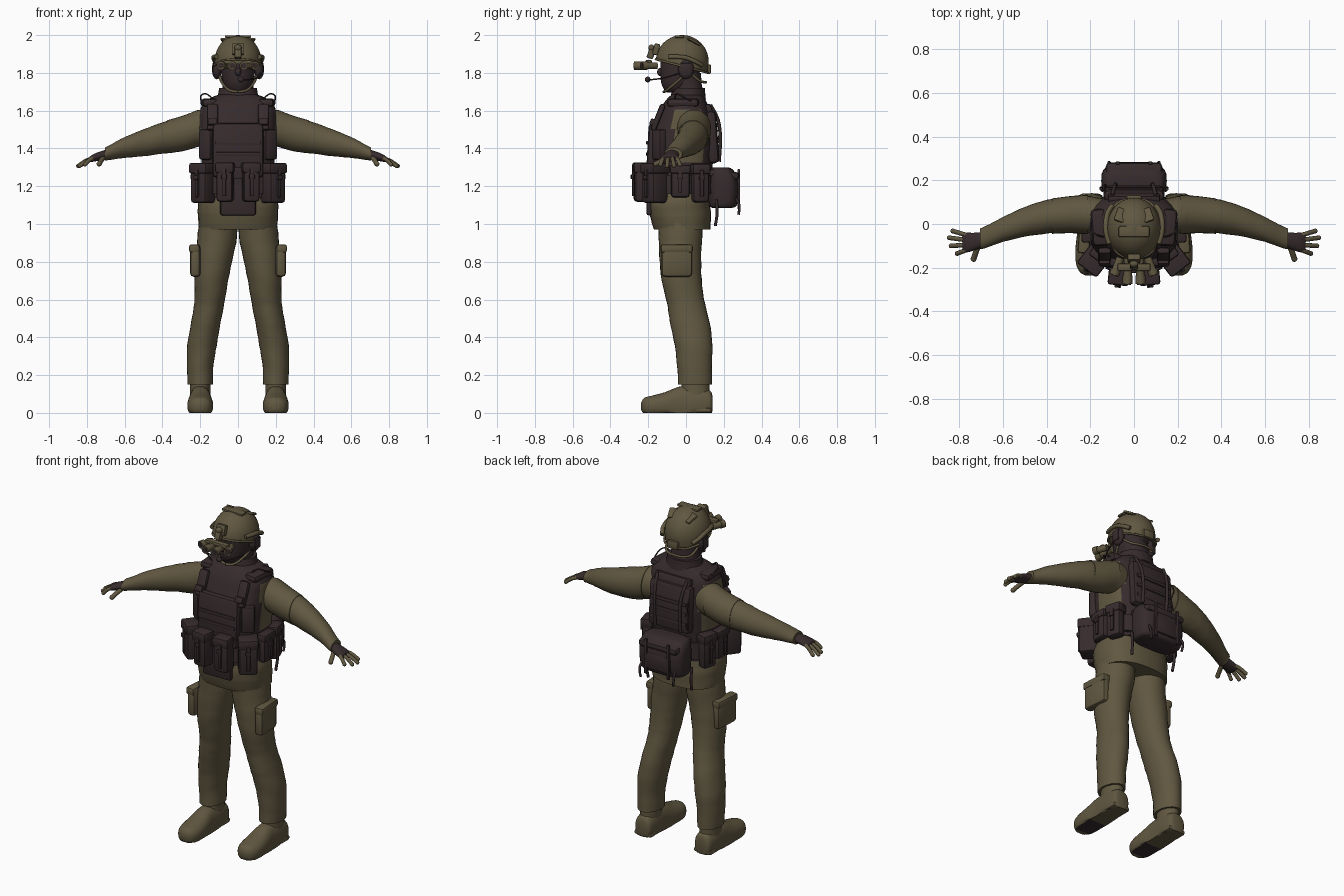
import bpy, bmesh, math
from mathutils import Vector, Matrix

if "Cube" in bpy.data.objects:
    bpy.data.objects.remove(bpy.data.objects["Cube"])


def material(name, rgb):
    m = bpy.data.materials.new(name)
    m.use_nodes = True
    m.diffuse_color = (*rgb, 1)
    m.node_tree.nodes["Principled BSDF"].inputs["Base Color"].default_value = (*rgb, 1)
    return m


OLIVE = material("olive cloth", (.118, .096, .052))
DARK = material("dark brown webbing", (.037, .024, .026))
parts = []


def finish(name, bm, mat, mirror=False, paint=None, other=None):
    """Turn a bmesh into an object; paint(face) picks faces for the other colour."""
    bmesh.ops.recalc_face_normals(bm, faces=bm.faces)
    if paint:
        for f in bm.faces:
            f.material_index = int(paint(f.calc_center_median(), f.normal))
    me = bpy.data.meshes.new(name)
    bm.to_mesh(me)
    bm.free()
    me.materials.append(mat)
    if other:
        me.materials.append(other)
    return place(name, me, mirror)


def place(name, data, mirror):
    ob = bpy.data.objects.new(name, data)
    bpy.context.collection.objects.link(ob)
    if mirror:
        ob.modifiers.new("mirror", 'MIRROR')
        ob.modifiers["mirror"].use_mirror_merge = False
    parts.append(ob)
    return ob


def smooth_path(rows, k=4):
    """Catmull-Rom resampling of section rows."""
    out = []
    for i in range(len(rows) - 1):
        quad = [rows[max(i - 1, 0)], rows[i], rows[i + 1], rows[min(i + 2, len(rows) - 1)]]
        for t in (j / k for j in range(k)):
            out.append([.5 * (2 * q + (r - p) * t + (2 * p - 5 * q + 4 * r - s) * t * t
                              + (3 * q - p - 3 * r + s) * t ** 3) for p, q, r, s in zip(*quad)])
    return out + [list(rows[-1])]


def loft(name, rows, mat, axis='z', e=2, n=28, fold=0, floor=None, **kw):
    """Sections (x, y, z, a, b) swept along one axis, with superellipse outlines."""
    bm = bmesh.new()
    rings = []
    for i, (x, y, z, a, b) in enumerate(smooth_path(rows)):
        ring = []
        for j in range(n):
            t = math.tau * j / n
            c, s = (math.copysign(abs(f) ** (2 / e), f) for f in (math.cos(t), math.sin(t)))
            w = 1 + fold * math.sin(i * 1.9 + 2 * math.sin(t + i * .4))
            u, v = a * w * c, b * w * s
            p = Vector({'x': (x, y + u, z + v), 'y': (x + u, y, z + v), 'z': (x + u, y + v, z)}[axis])
            if floor is not None:
                p.z = max(p.z, floor)
            ring.append(bm.verts.new(p))
        rings.append(ring)
    for r, q in zip(rings, rings[1:]):
        for j in range(n):
            bm.faces.new((r[j], r[(j + 1) % n], q[(j + 1) % n], q[j]))
    bm.faces.new(rings[0])
    bm.faces.new(rings[-1])
    return finish(name, bm, mat, **kw)


def box(name, c, size, mat=DARK, turn=0, tilt=0, bevel=.012, mirror=False, shift=(0, 0, 0)):
    """Rounded box at c, turned about z and tilted about x; shift is in its own frame."""
    bm = bmesh.new()
    bmesh.ops.create_cube(bm, size=1)
    bmesh.ops.scale(bm, vec=size, verts=bm.verts)
    bmesh.ops.bevel(bm, geom=bm.edges[:], offset=min(bevel, min(size) * .45), segments=2,
                    profile=.5, affect='EDGES')
    bmesh.ops.translate(bm, vec=shift, verts=bm.verts)
    rot = Matrix.Rotation(math.radians(turn), 4, 'Z') @ Matrix.Rotation(math.radians(tilt), 4, 'X')
    bm.transform(Matrix.Translation(c) @ rot)
    return finish(name, bm, mat, mirror)


def pouch(name, c, size, turn=0, mirror=True):
    """Pouch body with lid, pull strap and buckle on its own front."""
    w, d, h = size
    box(name, c, size, turn=turn, bevel=.018, mirror=mirror)
    box(name + "_lid", c, (w + .01, d + .012, h * .28), turn=turn, mirror=mirror, shift=(0, 0, h * .38))
    box(name + "_strap", c, (.02, .012, h * .7), turn=turn, bevel=.004, mirror=mirror, shift=(0, -d / 2 - .005, 0))
    box(name + "_buckle", c, (.03, .014, .025), turn=turn, bevel=.004, mirror=mirror,
        shift=(0, -d / 2 - .01, h * .15))


def tube(name, pts, r, mat, mirror=False):
    cu = bpy.data.curves.new(name, 'CURVE')
    cu.dimensions = '3D'
    cu.bevel_depth, cu.bevel_resolution, cu.use_fill_caps = r, 3, True
    sp = cu.splines.new('POLY')
    path = smooth_path(pts) if len(pts) > 2 else pts
    sp.points.add(len(path) - 1)
    for p, q in zip(sp.points, path):
        p.co = (*q, 1)
    cu.materials.append(mat)
    return place(name, cu, mirror)


def ball(name, c, size, mat, mirror=False):
    bm = bmesh.new()
    bmesh.ops.create_uvsphere(bm, u_segments=24, v_segments=14, radius=1)
    bm.transform(Matrix.Translation(c) @ Matrix.Diagonal((*size, 1)))
    return finish(name, bm, mat, mirror)


# Trousers with cargo pockets
loft("trouser_leg", [(.105, -.03, 1.02, .10, .12), (.11, -.03, .93, .105, .115), (.13, -.03, .8, .098, .11),
     (.143, -.02, .68, .087, .105), (.152, .0, .58, .08, .10), (.17, .02, .48, .078, .105),
     (.19, .04, .36, .078, .1), (.2, .045, .25, .07, .092), (.2, .048, .15, .067, .09)],
     OLIVE, fold=.012, mirror=True)
box("cargo_pocket", (.222, -.05, .805), (.055, .165, .17), OLIVE, turn=4, bevel=.02, mirror=True)
box("cargo_pocket_flap", (.226, -.05, .87), (.055, .17, .045), OLIVE, turn=4, mirror=True)

# Boots
loft("boot_foot", [(.2, .14, .05, .035, .04), (.2, .125, .05, .052, .07), (.2, .06, .05, .06, .09),
     (.2, -.03, .045, .06, .095), (.2, -.11, .04, .068, .07), (.2, -.18, .035, .066, .056),
     (.2, -.22, .035, .048, .045), (.2, -.237, .035, .02, .02)], OLIVE, axis='y', e=2.3, floor=0,
     mirror=True, other=DARK, paint=lambda c, n: n.z < -.8 and -.2 < c.y < -.08)
loft("boot_shaft", [(.2, .045, .06, .056, .085), (.2, .05, .12, .054, .075), (.2, .05, .2, .055, .075)],
     OLIVE, mirror=True)
box("boot_heel", (.2, .09, .014), (.115, .09, .028), OLIVE, mirror=True)

# Jacket body and sleeves
loft("jacket", [(0, -.02, .97, .205, .15), (0, -.03, 1.05, .213, .162), (0, -.035, 1.12, .21, .16),
     (0, -.03, 1.2, .19, .15), (0, -.02, 1.4, .18, .14), (0, 0, 1.6, .15, .11)], OLIVE, e=2.4, fold=.006)
loft("sleeve", [(.13, .035, 1.51, .08, .10), (.22, .043, 1.505, .085, .095), (.30, .043, 1.475, .078, .09),
     (.40, .033, 1.455, .077, .083), (.50, .01, 1.43, .068, .071), (.60, -.025, 1.405, .057, .055),
     (.68, -.06, 1.378, .05, .039), (.705, -.068, 1.37, .048, .035)], OLIVE, axis='x', fold=.012, mirror=True)
loft("shoulder_patch", [(.21, .043, 1.507, .09, .098), (.29, .043, 1.48, .085, .094),
     (.375, .036, 1.462, .081, .087)], OLIVE, axis='x', mirror=True)

# Gloved hands with bare fingers
loft("glove_palm", [(.69, -.07, 1.37, .034, .026), (.73, -.08, 1.36, .04, .024), (.765, -.085, 1.35, .045, .02),
     (.785, -.085, 1.342, .042, .014)], DARK, axis='x', mirror=True)
tips = [(.81, -.135, 1.315), (.838, -.1, 1.308), (.846, -.063, 1.308), (.83, -.032, 1.313)]
for i, tip in enumerate(tips):
    base = Vector((.765, -.118 + i * .022, 1.35))
    mid = base.lerp(Vector(tip), .5) + Vector((0, 0, .006))
    tube(f"finger_{i + 1}", [base, mid, tip], .0105, OLIVE, True)
    ball(f"fingertip_{i + 1}", tip, (.011,) * 3, OLIVE, True)
tube("thumb", [(.71, -.09, 1.355), (.725, -.13, 1.335), (.735, -.16, 1.318)], .013, OLIVE, True)
ball("thumb_tip", (.735, -.16, 1.318), (.0135,) * 3, OLIVE, True)

# Armoured vest with open arm holes
loft("vest", [(0, -.035, 1.14, .192, .165), (0, -.03, 1.25, .19, .165), (0, -.025, 1.35, .195, .17),
     (0, -.02, 1.45, .203, .172), (0, -.01, 1.55, .203, .148), (0, -.005, 1.62, .195, .125),
     (0, 0, 1.665, .15, .098), (0, .005, 1.685, .1, .08)], DARK, e=2.7, n=40, other=OLIVE,
     paint=lambda c, n: abs(c.x) > .165 and abs(c.y - .02) < .09 and 1.33 < c.z < 1.6)
box("chest_plate", (0, -.18, 1.39), (.27, .05, .29), tilt=-3, bevel=.022)
box("chest_plate_top", (0, -.172, 1.5), (.22, .045, .06), tilt=-8)
box("belly_flap", (0, -.195, 1.13), (.19, .03, .17), bevel=.014)
box("back_plate", (0, .138, 1.46), (.28, .06, .28), tilt=4, bevel=.025)
box("back_yoke", (0, .12, 1.6), (.24, .04, .07), tilt=18)
box("shoulder_pad", (.152, -.015, 1.642), (.085, .17, .045), turn=-4, bevel=.02, mirror=True)
box("shoulder_strap", (.135, -.148, 1.565), (.06, .03, .15), tilt=-22, mirror=True)
box("strap_buckle", (.135, -.178, 1.54), (.05, .025, .035), tilt=-22, bevel=.006, mirror=True)
box("side_strap", (.165, -.14, 1.42), (.075, .05, .16), turn=35, mirror=True)
for i in range(3):
    box(f"chest_webbing_{i + 1}", (0, -.206, 1.31 + i * .06), (.24, .009, .02), bevel=.003)
    box(f"back_webbing_{i + 1}", (0, .171, 1.38 + i * .06), (.24, .009, .02), tilt=4, bevel=.003)
tube("back_strap", [(.1, .13, 1.63), (.09, .17, 1.55), (.085, .182, 1.45), (.085, .175, 1.33)], .009, DARK, True)
tube("back_cord", [(-.13, .14, 1.56), (-.135, .18, 1.49), (-.13, .165, 1.44), (-.13, .18, 1.36)], .004, DARK)
tube("shoulder_cable", [(.13, -.06, 1.66), (.17, -.05, 1.69), (.198, -.02, 1.675), (.19, .05, 1.64)], .004, DARK, True)

# Belt and pouches
loft("belt", [(0, -.03, 1.16, .207, .178), (0, -.03, 1.26, .207, .178)], DARK, e=2.7)
pouch("front_pouch", (.068, -.23, 1.22), (.088, .09, .205), turn=6)
pouch("corner_pouch", (.182, -.165, 1.215), (.105, .105, .21), turn=38)
pouch("hip_pouch", (.208, -.03, 1.225), (.1, .055, .17), turn=90)
pouch("rear_pouch", (.195, .075, 1.215), (.09, .06, .2), turn=105)
box("buckle_panel", (0, -.21, 1.27), (.06, .03, .06), bevel=.006)

# Rear pack
loft("rear_pack", [(0, .19, 1.085, .12, .05), (0, .195, 1.1, .142, .075), (0, .198, 1.18, .15, .083),
     (0, .195, 1.25, .147, .078), (0, .185, 1.29, .13, .06), (0, .18, 1.3, .1, .04)], DARK, e=3.2)
box("rear_pack_lid", (0, .2, 1.262), (.26, .165, .045), tilt=-8, bevel=.02)
box("rear_pack_pocket", (0, .268, 1.16), (.18, .03, .1), bevel=.012)
box("rear_pack_strap", (.075, .279, 1.185), (.018, .015, .21), bevel=.004, mirror=True)
tube("loose_strap", [(.11, .26, 1.14), (.115, .282, 1.1), (.11, .278, 1.05)], .007, DARK, True)
tube("hanging_strap", [(.15, .16, 1.13), (.15, .165, 1.06), (.145, .155, .99)], .008, DARK, True)

# Neck, masked head and collar
loft("neck", [(0, .015, 1.64, .095, .085), (0, .015, 1.69, .088, .08), (0, .005, 1.74, .08, .078),
     (0, .0, 1.8, .078, .08)], DARK)
loft("collar", [(0, .01, 1.66, .115, .095), (0, .012, 1.69, .105, .09), (0, .015, 1.72, .1, .085)], DARK)
loft("masked_head", [(0, -.07, 1.695, .03, .03), (0, -.055, 1.71, .06, .06), (0, -.04, 1.75, .08, .092),
     (0, -.03, 1.81, .09, .105), (0, -.025, 1.88, .09, .108), (0, -.02, 1.93, .07, .09)], DARK)
ball("nose", (0, -.135, 1.805), (.016, .018, .022), DARK)
tube("chin_strap", [(.1, .0, 1.8), (.088, -.045, 1.755), (.05, -.1, 1.71), (0, -.118, 1.7)], .007, OLIVE, True)
tube("nape_strap", [(.1, .02, 1.8), (.085, .07, 1.76), (.045, .1, 1.75), (0, .105, 1.75)], .007, OLIVE, True)

# Helmet shell, cut along a sloping rim
bm = bmesh.new()
bmesh.ops.create_uvsphere(bm, u_segments=40, v_segments=28, radius=1)
for v in bm.verts:
    if v.co.z < 0:
        r = max(v.co.xy.length, .01)
        v.co.x, v.co.y = v.co.x / r * r ** .5, v.co.y / r * r ** .5
bm.transform(Matrix.Translation((0, -.02, 1.86)) @ Matrix.Diagonal((.124, .14, .14, 1)))
bmesh.ops.bisect_plane(bm, geom=bm.verts[:] + bm.edges[:] + bm.faces[:], plane_co=(0, -.02, 1.835),
                       plane_no=(0, .26, 1), clear_inner=True)
shell = finish("helmet", bm, OLIVE)
shell.modifiers.new("thickness", 'SOLIDIFY').thickness = .01

# Helmet fittings
tube("helmet_rail", [(.113, -.09, 1.885), (.126, -.045, 1.885), (.129, .0, 1.88), (.121, .05, 1.86),
     (.1, .085, 1.84)], .012, OLIVE, True)
tube("helmet_rim", [(0, -.16, 1.872), (.07, -.138, 1.866), (.115, -.07, 1.848), (.125, -.02, 1.835),
     (.113, .04, 1.82), (.07, .1, 1.805), (0, .118, 1.8)], .006, OLIVE, True)
box("top_pad", (.0, -.035, 1.992), (.14, .05, .014), OLIVE, bevel=.006)
box("crown_pad", (.06, .04, 1.965), (.05, .07, .014), OLIVE, turn=20, tilt=-28, bevel=.006, mirror=True)
box("helmet_dial", (0, .123, 1.82), (.07, .02, .05), OLIVE, bevel=.008)
ball("ear_cup", (.112, .0, 1.82), (.026, .042, .054), DARK, True)
box("ear_cup_cover", (.13, .0, 1.82), (.012, .05, .065), DARK, bevel=.006, mirror=True)
tube("microphone_boom", [(.12, -.03, 1.8), (.1, -.11, 1.775), (.06, -.175, 1.765), (.02, -.2, 1.765)], .004, DARK)
ball("microphone", (.015, -.203, 1.765), (.017, .015, .015), DARK)

# Night vision mount and four tubes
box("mount_plate", (0, -.158, 1.925), (.06, .03, .06), OLIVE, tilt=-15, bevel=.006)
box("mount_arm", (0, -.185, 1.9), (.035, .035, .05), OLIVE, tilt=-20, bevel=.006)
ball("mount_knob", (0, -.183, 1.932), (.02, .016, .018), OLIVE)
box("goggle_bridge", (0, -.198, 1.857), (.15, .035, .022), OLIVE, bevel=.006)
for name, a, b in (("inner", (.026, -.155, 1.838), (.03, -.262, 1.838)),
                   ("outer", (.062, -.155, 1.838), (.088, -.225, 1.838))):
    a, b = Vector(a), Vector(b)
    tube(name + "_tube", [a, b], .019, OLIVE, True)
    tube(name + "_lens_ring", [a.lerp(b, .75), a.lerp(b, 1.12)], .023, OLIVE, True)
    tube(name + "_lens", [b, a.lerp(b, 1.15)], .016, DARK, True)

# Smooth shading with sharp edges kept
bpy.ops.object.select_all(action='DESELECT')
for ob in parts:
    if ob.type == 'MESH':
        ob.select_set(True)
        bpy.context.view_layer.objects.active = ob
bpy.ops.object.shade_smooth_by_angle(angle=math.radians(40))
